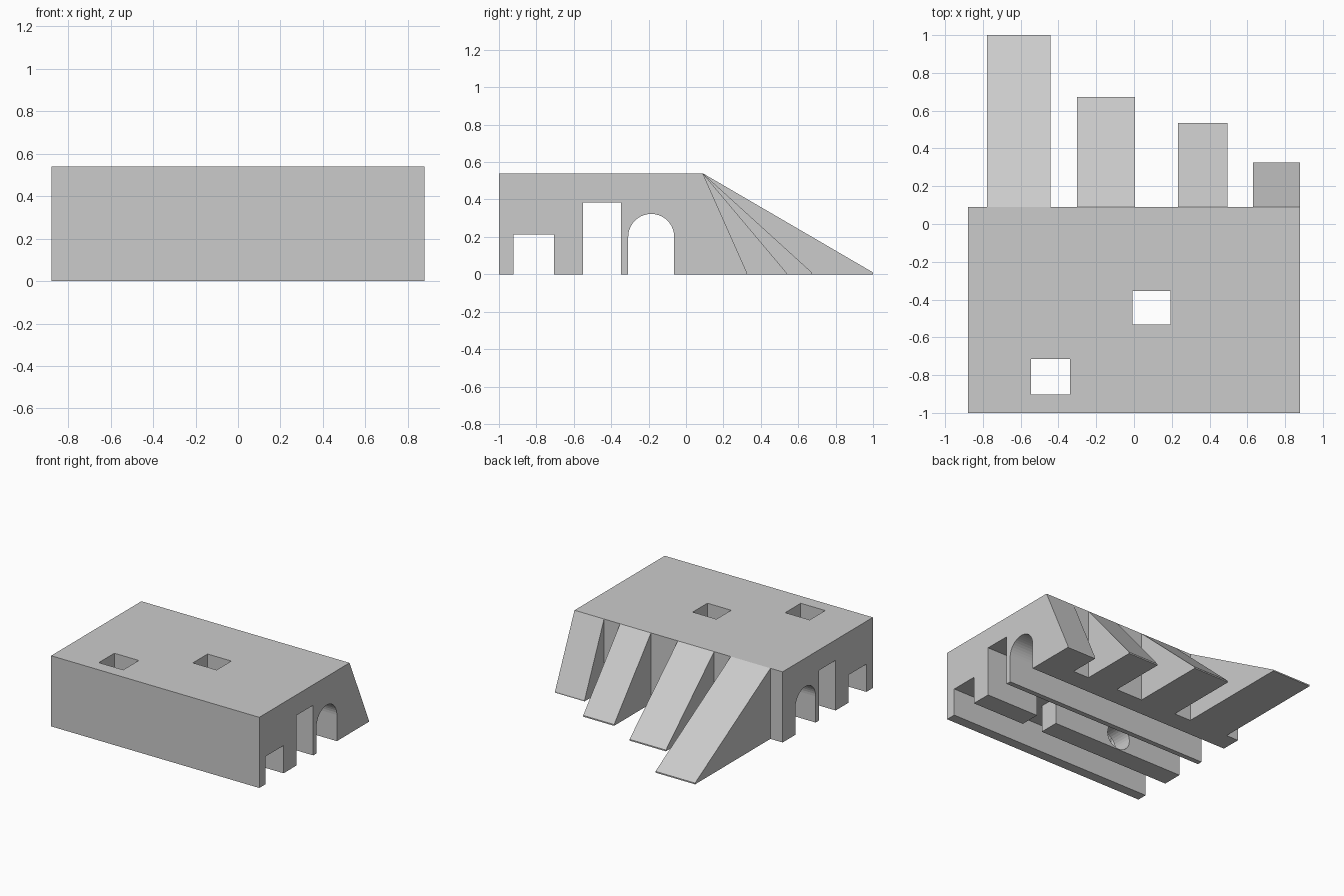
import bpy, bmesh
from math import cos, sin, pi
from mathutils import Matrix

if "Cube" in bpy.data.objects:
    bpy.data.objects.remove(bpy.data.objects["Cube"])


def make_object(name, bm):
    bmesh.ops.recalc_face_normals(bm, faces=bm.faces)
    mesh = bpy.data.meshes.new(name)
    bm.to_mesh(mesh)
    bm.free()
    ob = bpy.data.objects.new(name, mesh)
    bpy.context.collection.objects.link(ob)
    return ob


def extrude_x(name, profile, x0, x1):
    """Extrude a (y, z) outline from x0 to x1."""
    bm = bmesh.new()
    face = bm.faces.new([bm.verts.new((x0, y, z)) for y, z in profile])
    out = bmesh.ops.extrude_face_region(bm, geom=[face])
    verts = [v for v in out["geom"] if isinstance(v, bmesh.types.BMVert)]
    bmesh.ops.translate(bm, verts=verts, vec=(x1 - x0, 0, 0))
    return make_object(name, bm)


def box(name, x0, x1, y0, y1, z0, z1):
    return extrude_x(name, [(y0, z0), (y1, z0), (y1, z1), (y0, z1)], x0, x1)


def cut(target, cutter):
    cutter.hide_render = True
    cutter.hide_viewport = True
    cutter.display_type = 'WIRE'
    mod = target.modifiers.new(cutter.name, 'BOOLEAN')
    mod.operation = 'DIFFERENCE'
    mod.solver = 'EXACT'
    mod.object = cutter


HALF, BACK, TOP = 0.88, 0.09, 0.54

# Main block: outline with two square tunnels and one arched tunnel
outline = [(-1, TOP), (-1, 0)]
for y0, y1, h in [(-0.922, -0.706, 0.212), (-0.551, -0.348, 0.383)]:
    outline += [(y0, 0), (y0, h), (y1, h), (y1, 0)]
r, yc, spring = 0.123, -0.186, 0.2
outline.append((yc - r, 0))
outline += [(yc - r * cos(pi * i / 20), spring + r * sin(pi * i / 20)) for i in range(21)]
outline += [(yc + r, 0), (BACK, 0), (BACK, TOP)]
block = extrude_x("main_block", outline, -HALF, HALF)

# Square shafts from the roof down into the tunnels
cut(block, box("middle_shaft_cutter", -0.009, 0.192, -0.533, -0.355, 0.3, 0.7))
cut(block, box("front_shaft_cutter", -0.545, -0.338, -0.903, -0.715, 0.1, 0.7))

# Doorway and round hole linking the two square tunnels
cut(block, box("doorway_cutter", 0.256, 0.43, -0.8, -0.45, -0.1, 0.21))
bm = bmesh.new()
bmesh.ops.create_cone(bm, cap_ends=True, segments=32, radius1=0.1, radius2=0.1, depth=0.29,
                      matrix=Matrix.Translation((-0.32, -0.63, 0.107)) @ Matrix.Rotation(pi / 2, 4, 'X'))
cut(block, make_object("round_hole_cutter", bm))

# Four ramps at the back, longest to shortest
ramps = [(-0.777, -0.442, 1.0), (-0.301, 0.006, 0.673),
         (0.233, 0.494, 0.536), (0.63, HALF, 0.325)]
for i, (x0, x1, end) in enumerate(ramps, 1):
    extrude_x(f"ramp_{i}", [(BACK, 0), (end, 0), (end, 0.01), (BACK, TOP)], x0, x1)
